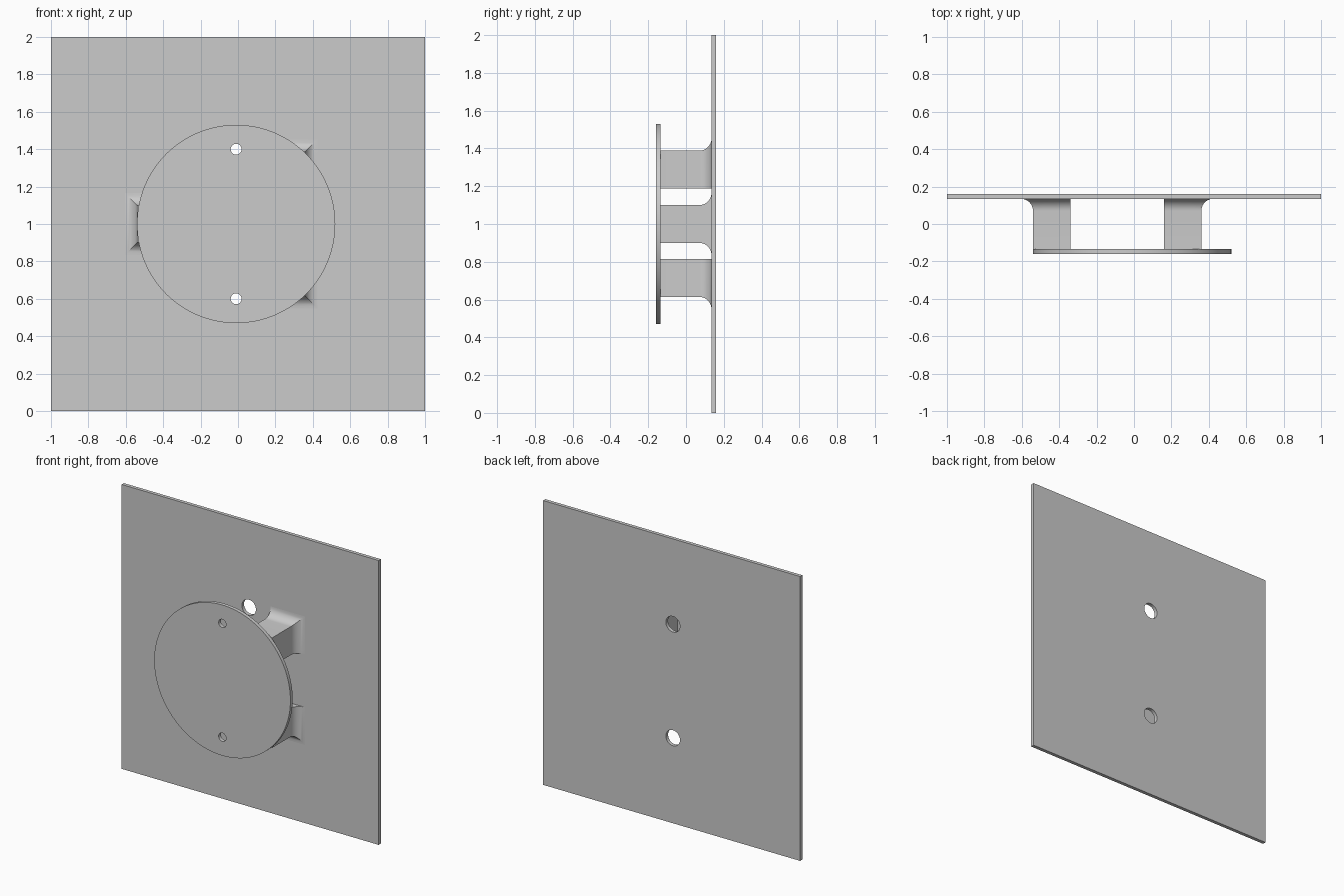
import bpy, bmesh, math
from mathutils import Matrix

if "Cube" in bpy.data.objects:
    bpy.data.objects.remove(bpy.data.objects["Cube"])

HALF_DEPTH = 0.16
THICK = 0.025
INNER = HALF_DEPTH - THICK
AXIS_X = -0.01      # disc and holes sit slightly off centre
FILLET = 0.065

grey = bpy.data.materials.new("plain grey")
grey.use_nodes = True
grey.diffuse_color = (0.6, 0.6, 0.6, 1)
grey.node_tree.nodes["Principled BSDF"].inputs["Base Color"].default_value = (0.6, 0.6, 0.6, 1)


def make(name, bm):
    bmesh.ops.recalc_face_normals(bm, faces=bm.faces)
    mesh = bpy.data.meshes.new(name)
    bm.to_mesh(mesh)
    bm.free()
    mesh.materials.append(grey)
    obj = bpy.data.objects.new(name, mesh)
    bpy.context.collection.objects.link(obj)
    return obj


def cylinder(name, radius, depth, x, y, z, sides):
    bm = bmesh.new()
    place = Matrix.Translation((x, y, z)) @ Matrix.Rotation(math.pi / 2, 4, 'X')
    bmesh.ops.create_cone(bm, cap_ends=True, segments=sides, radius1=radius,
                          radius2=radius, depth=depth, matrix=place)
    return make(name, bm)


def activate(obj):
    bpy.ops.object.select_all(action='DESELECT')
    obj.select_set(True)
    bpy.context.view_layer.objects.active = obj


def drill(obj, radius, y):
    """Cut the upper and lower screw holes through a sheet."""
    activate(obj)
    for z in (0.6, 1.4):
        cutter = cylinder("hole_cutter", radius, 0.1, AXIS_X, y, z, 32)
        cutter.hide_render = True
        mod = obj.modifiers.new("hole", 'BOOLEAN')
        mod.operation = 'DIFFERENCE'
        mod.solver = 'EXACT'
        mod.object = cutter
        bpy.ops.object.modifier_apply(modifier=mod.name)
        bpy.data.objects.remove(cutter)


def post(name, x, z, left, right, down, up):
    """Square post whose flagged sides flare out into the back plate."""
    steps = 10
    levels = [(-INNER, 0)]
    for i in range(steps + 1):
        a = i / steps * math.pi / 2
        levels.append((INNER - FILLET + FILLET * math.sin(a), FILLET * (1 - math.cos(a))))
    bm = bmesh.new()
    rings = []
    for y, out in levels:
        x0, x1 = x - 0.1 - left * out, x + 0.1 + right * out
        z0, z1 = z - 0.1 - down * out, z + 0.1 + up * out
        rings.append([bm.verts.new(p) for p in
                      ((x0, y, z0), (x1, y, z0), (x1, y, z1), (x0, y, z1))])
    for a, b in zip(rings, rings[1:]):
        for i in range(4):
            j = (i + 1) % 4
            bm.faces.new((a[i], a[j], b[j], b[i]))
    bm.faces.new(rings[0])
    bm.faces.new(rings[-1])
    return make(name, bm)


# Square back plate
bm = bmesh.new()
bmesh.ops.create_cube(bm, size=1, matrix=Matrix.Translation((0, HALF_DEPTH - THICK / 2, 1))
                      @ Matrix.Diagonal((2, THICK, 2, 1)))
plate = make("back_plate", bm)
drill(plate, 0.055, HALF_DEPTH)

# Round front disc
disc = cylinder("front_disc", 0.53, THICK, AXIS_X, THICK / 2 - HALF_DEPTH, 1, 128)
drill(disc, 0.029, -HALF_DEPTH)

# Three spacer posts, flared on their outer sides
posts = [
    post("side_post", -0.44, 1.0, 1, 0, 1, 1),
    post("upper_post", 0.26, 1.288, 0, 1, 0, 1),
    post("lower_post", 0.26, 0.714, 0, 1, 1, 0),
]

for obj in [plate, disc] + posts:
    activate(obj)
    bpy.ops.object.shade_smooth_by_angle(angle=math.radians(30))
